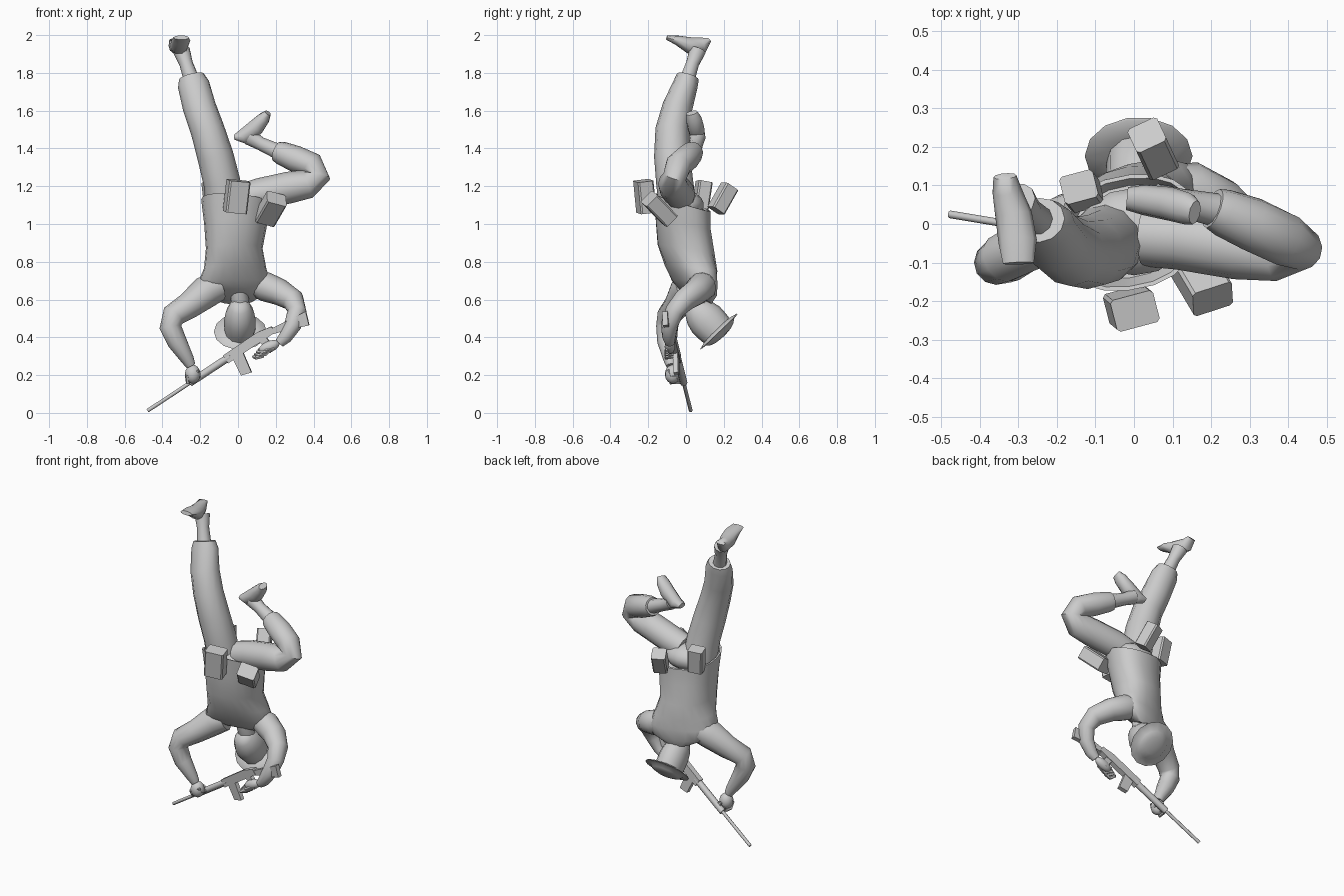
import bpy, bmesh, math
from mathutils import Vector, Matrix, Euler

V = Vector
grey = bpy.data.materials.new("plain_grey")
grey.diffuse_color = (0.6, 0.6, 0.6, 1)


def finish(name, bm, smooth=True):
    bmesh.ops.recalc_face_normals(bm, faces=bm.faces)
    me = bpy.data.meshes.new(name)
    bm.to_mesh(me)
    bm.free()
    me.materials.append(grey)
    ob = bpy.data.objects.new(name, me)
    bpy.context.collection.objects.link(ob)
    if smooth:
        bpy.ops.object.select_all(action='DESELECT')
        ob.select_set(True)
        bpy.context.view_layer.objects.active = ob
        bpy.ops.object.shade_smooth_by_angle(angle=math.radians(50))
    return ob


def loft(name, rings, n=14, caps=True, power=1.0):
    """Skin rings given as (centre, first half axis, second half axis)."""
    bm = bmesh.new()

    def soft(v):
        return math.copysign(abs(v) ** power, v)
    turn = [2 * math.pi * i / n for i in range(n)]
    rows = [[bm.verts.new(c + a * soft(math.cos(t)) + b * soft(math.sin(t))) for t in turn] for c, a, b in rings]
    for r, s in zip(rows, rows[1:]):
        for i in range(n):
            bm.faces.new((r[i], r[(i + 1) % n], s[(i + 1) % n], s[i]))
    if caps:
        bm.faces.new(rows[0])
        bm.faces.new(rows[-1])
    return finish(name, bm)


def tube(name, pts, ref=(1, 0, 0), n=12):
    """Limb along points (x, y, z, radius[, second radius])."""
    cs = [V(p[:3]) for p in pts]
    rings = []
    for i, p in enumerate(pts):
        t = (cs[min(i + 1, len(cs) - 1)] - cs[max(i - 1, 0)]).normalized()
        a = (V(ref) - t * t.dot(V(ref))).normalized()
        rings.append((cs[i], a * p[3], t.cross(a) * p[-1]))
    return loft(name, rings, n)


def ball(name, c, size, rot=(0, 0, 0)):
    bm = bmesh.new()
    bmesh.ops.create_uvsphere(bm, u_segments=14, v_segments=9, radius=1)
    m = Matrix.Translation(c) @ Euler(rot).to_matrix().to_4x4() @ Matrix.Diagonal((*size, 1))
    bm.transform(m)
    return finish(name, bm)


def pouch(name, c, size, rot):
    bm = bmesh.new()
    bmesh.ops.create_cube(bm, size=1)
    bm.transform(Matrix.Diagonal((*size, 1)))
    bmesh.ops.bevel(bm, geom=[e for e in bm.edges if abs(e.verts[0].co.z - e.verts[1].co.z) > 0.01],
                    offset=0.008, segments=1, affect='EDGES')
    bm.transform(Matrix.Translation(c) @ Euler([math.radians(r) for r in rot]).to_matrix().to_4x4())
    return finish(name, bm, False)


# jacket: x, y, z, half width, half depth, front-back slope, twist of the shoulders
torso = [(-.012, -.02, 1.06, .15, .12, -.3, .02), (-.012, -.022, 1.115, .172, .14, -.3, .02),
         (-.012, -.022, 1.115, .183, .15, -.3, .02), (-.012, -.015, 1.0, .167, .145, -.22, .02),
         (-.02, 0, .87, .15, .148, -.15, .025), (-.015, .027, .765, .165, .128, -.1, .045),
         (-.02, .045, .695, .19, .105, -.1, .055), (-.02, .06, .64, .175, .088, -.25, .05),
         (-.01, .07, .605, .1, .06, -.5, .02)]
loft("jacket", [(V((x, y, z)), V((a, k, -.08 * a if z > 1 else 0)), V((0, b, b * s)))
                for x, y, z, a, b, s, k in torso], 20, True, .88)
ball("hips", (0, -.02, 1.1), (.145, .115, .08))

# straight leg
tube("straight_trouser_leg", [(-.07, -.045, 1.1, .1), (-.085, -.06, 1.22, .098), (-.12, -.073, 1.36, .096),
     (-.162, -.072, 1.5, .09), (-.205, -.045, 1.62, .088, .08), (-.236, -.002, 1.74, .084, .066),
     (-.246, .01, 1.78, .068, .06)])
tube("straight_shin", [(-.245, .005, 1.76, .042), (-.275, .035, 1.85, .036), (-.3, .062, 1.92, .046)], n=10)
tube("straight_foot", [(-.335, .124, 1.975, .03, .012), (-.33, .088, 1.945, .038, .045),
     (-.312, .02, 1.945, .048, .046), (-.302, -.045, 1.972, .05, .027), (-.3, -.102, 1.987, .04, .012)], n=10)

# bent leg
tube("bent_trouser_leg", [(.03, -.03, 1.135, .08), (.12, -.035, 1.16, .084), (.27, -.06, 1.193, .084),
     (.37, -.07, 1.213, .078), (.428, -.06, 1.25, .062), (.39, -.04, 1.31, .07), (.305, 0, 1.345, .07),
     (.23, .03, 1.375, .062), (.205, .04, 1.385, .054)], (0, 1, 0))
tube("bent_shin", [(.22, .035, 1.38, .044), (.12, .055, 1.425, .037), (.06, .06, 1.46, .045)], (0, 1, 0), 10)
tube("bent_foot", [(-.018, .066, 1.46, .03, .015), (.03, .062, 1.462, .04, .044),
     (.095, .052, 1.512, .044, .046), (.137, .04, 1.56, .042, .034), (.158, .03, 1.588, .032, .018)], (0, 1, 0), 10)

# arms
tube("right_arm", [(-.11, .02, .67, .08), (-.17, -.005, .64, .086), (-.265, -.05, .565, .07),
     (-.342, -.09, .515, .064), (-.358, -.1, .455, .058), (-.322, -.1, .375, .052),
     (-.265, -.085, .28, .034), (-.25, -.08, .25, .026)], (0, 1, 0))
tube("left_arm", [(.09, .09, .685, .065), (.145, .085, .668, .078), (.225, .05, .637, .07),
     (.293, -.01, .595, .06), (.312, -.06, .54, .05), (.29, -.088, .465, .046),
     (.25, -.09, .4, .036), (.22, -.085, .37, .026)], (0, 1, 0))

# hands with curled fingers
ball("right_hand", (-.24, -.07, .205), (.042, .042, .05))
ball("left_hand", (.165, -.085, .35), (.06, .028, .03), (0, -.4, 0))
for i in range(4):
    d = i * .018
    tube(f"right_finger_{i}", [(-.27 + d, -.095, .2 + d * .5, .011), (-.265 + d, -.08, .16 + d * .6, .011),
         (-.26 + d, -.03, .16 + d * .6, .009)], n=6)
    tube(f"left_finger_{i}", [(.19 - d, -.1, .34 - d * .7, .011), (.15 - d, -.105, .33 - d * .7, .011),
         (.11 - d * .5, -.07, .335 - d * .7, .009)], (0, 1, 0), 6)

# neck, head and brimmed hat, tipped towards the back
tube("neck", [(0, .05, .66, .045), (.01, .065, .6, .048), (.01, .085, .55, .05)])
axis = V((0, .69, -.72))
tube("head", [(.01, *(V((.1, .5)) + V((.69, -.72)) * s), r, q) for s, r, q in
     [(-.115, .03, .03), (-.09, .056, .06), (-.04, .076, .088), (.01, .083, .1), (.06, .083, .098), (.11, .08, .092)]])
hat = [(.1, .085), (.113, .136), (.118, .14), (.122, .105), (.137, .09), (.148, .055), (.152, .02)]
side = V((0, .72, .69))
loft("hat", [(V((.012, .095, .515)) + axis * s, V((r, 0, 0)), side * r) for s, r in hat], 14)

# pouches around the waist
pouch("front_pouch", (-.007, -.218, 1.145), (.115, .085, .17), (7, 5, 15))
pouch("side_front_pouch", (.173, -.142, 1.08), (.11, .085, .165), (47, 14, 18))
pouch("back_pouch", (.05, .195, 1.135), (.085, .08, .15), (-32, 0, 25))
pouch("side_back_pouch", (-.135, .085, 1.15), (.09, .075, .15), (-10, -4, 15))

# rifle, built in its own length / height / width frame
u = V((.54, -.09, .355)).normalized()
h = V((-.355, 0, .54)).normalized()
w = u.cross(h)
muzzle = V((-.478, .025, .012))


def slab(name, profile, width):
    bm = bmesh.new()
    rows = [[bm.verts.new(muzzle + u * s + h * t + w * k) for s, t in profile] for k in (-width / 2, width / 2)]
    n = len(profile)
    for i in range(n):
        bm.faces.new((rows[0][i], rows[0][(i + 1) % n], rows[1][(i + 1) % n], rows[1][i]))
    bm.faces.new(rows[0])
    bm.faces.new(rows[1])
    return finish(name, bm, False)


for part, s0, s1, r in [("barrel", 0, .3, .01), ("handguard", .27, .53, .02)]:
    loft(part, [(muzzle + u * s, h * r, w * r) for s in (s0, s1)], 8)
slab("receiver", [(.5, -.025), (.5, .025), (.72, .028), (.8, .012), (.8, -.025)], .035)
slab("magazine", [(.534, -.007), (.522, -.116), (.577, -.133), (.597, -.02)], .026)
slab("pistol_grip", [(.7, -.015), (.715, -.085), (.75, -.085), (.745, -.015)], .025)
slab("stock", [(.78, .005), (.998, -.021), (.972, -.092), (.88, -.055), (.78, -.024)], .028)
slab("front_sight", [(.3, .015), (.31, .035), (.32, .035), (.33, .015)], .01)
